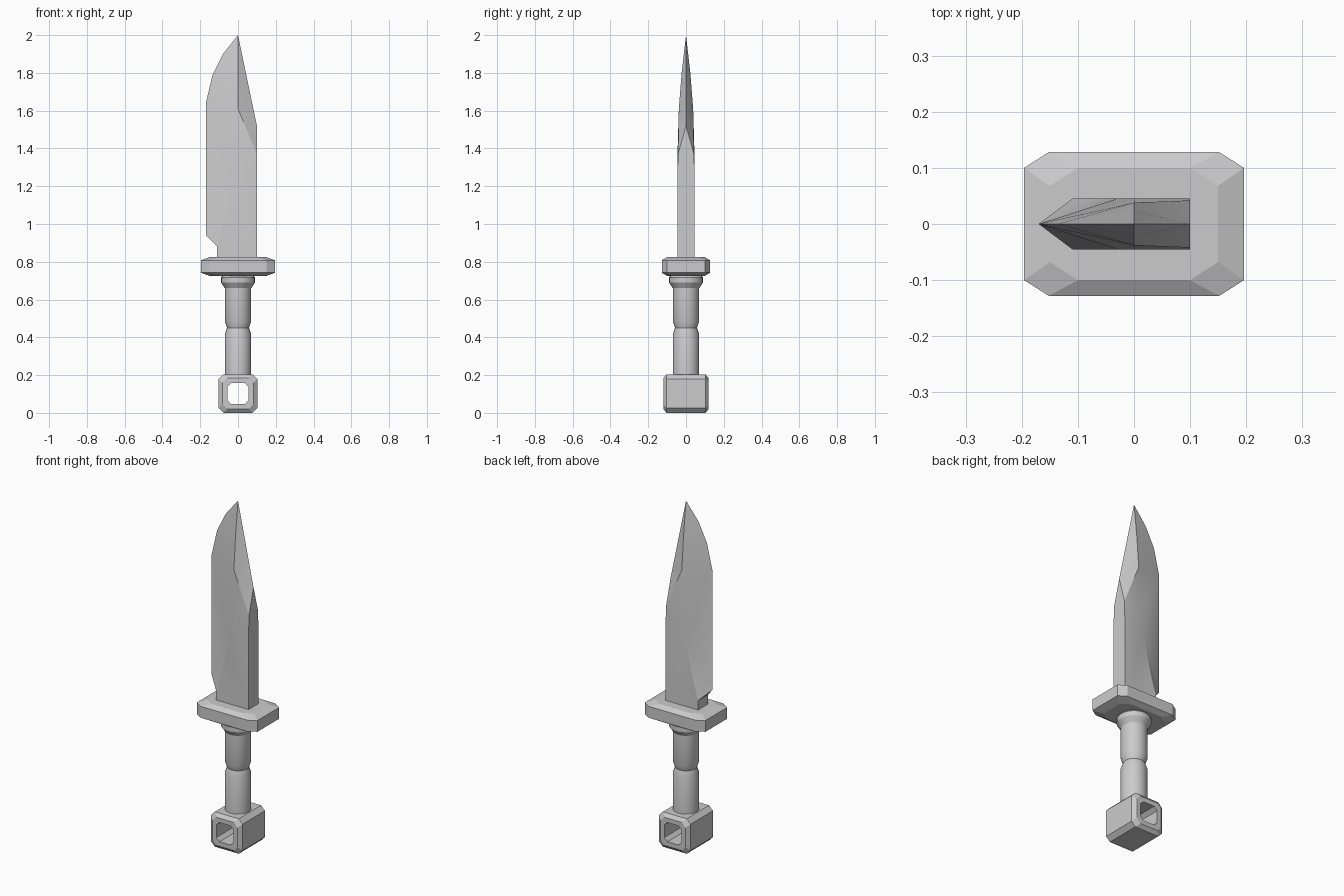
import bpy, bmesh, math

cube = bpy.data.objects.get("Cube")
if cube:
    bpy.data.objects.remove(cube)

steel = bpy.data.materials.new("grey steel")
steel.use_nodes = True
steel.diffuse_color = (0.6, 0.6, 0.6, 1)
steel.node_tree.nodes["Principled BSDF"].inputs["Base Color"].default_value = (0.6, 0.6, 0.6, 1)


def finish(name, bm, angle=30):
    bmesh.ops.remove_doubles(bm, verts=bm.verts, dist=0.0001)
    bmesh.ops.recalc_face_normals(bm, faces=bm.faces)
    mesh = bpy.data.meshes.new(name)
    bm.to_mesh(mesh)
    bm.free()
    obj = bpy.data.objects.new(name, mesh)
    bpy.context.collection.objects.link(obj)
    mesh.materials.append(steel)
    bpy.ops.object.select_all(action="DESELECT")
    obj.select_set(True)
    bpy.context.view_layer.objects.active = obj
    bpy.ops.object.shade_smooth_by_angle(angle=math.radians(angle))
    return obj


def loft(name, rings, ring_closed=False, angle=30):
    """Skin a list of equal-length rings; cap the ends or join last to first."""
    bm = bmesh.new()
    loops = [[bm.verts.new(p) for p in ring] for ring in rings]
    pairs = list(zip(loops, loops[1:]))
    if ring_closed:
        pairs.append((loops[-1], loops[0]))
    else:
        bm.faces.new(loops[0])
        bm.faces.new(loops[-1])
    for a, b in pairs:
        for i in range(len(a)):
            j = (i + 1) % len(a)
            bm.faces.new((a[i], a[j], b[j], b[i]))
    return finish(name, bm, angle)


def octagon(w, h, cw, ch):
    """Rectangle of half sizes w, h with its corners cut by cw, ch."""
    quarter = [(w, h - ch), (w - cw, h)]
    right_top = quarter
    left_top = [(-u, v) for u, v in reversed(quarter)]
    return right_top + left_top + [(-u, -v) for u, v in right_top + left_top]


# Blade: one side drawn as named points, then mirrored across y
P = {
    "base_edge": (-.11, .045, .80), "base_spine": (.1, .045, .80),
    "base_mid": (0, .045, .80),
    "heel": (-.17, 0, .94), "belly": (-.17, 0, 1.64),
    "curve_a": (-.135, 0, 1.79), "curve_b": (-.08, 0, 1.90), "tip": (0, 0, 2),
    "r0": (-.11, .045, .88), "r1": (-.08, .045, .98), "r2": (-.03, .045, 1.2),
    "r3": (0, .045, 1.37), "r4": (0, .038, 1.61), "r5": (0, .023, 1.8),
    "s0": (.1, .045, 1.27), "s1": (.1, .042, 1.37), "apex": (.1, 0, 1.52),
    "spine_base": (.1, 0, .80), "front_base": (-.11, 0, .80), "notch": (-.11, 0, .88),
}
FACES = [
    # hollow-ground cutting side
    "heel r0 r1", "heel r1 r2", "heel r2 belly", "r2 r3 belly", "r3 r4 belly",
    "r4 curve_a belly", "r4 r5 curve_a", "r5 curve_b curve_a", "r5 tip curve_b",
    # flat and clipped back
    "base_edge base_mid r1 r0", "base_mid r2 r1", "base_mid base_spine s0 r3 r2",
    "r3 s0 s1", "r3 s1 r4", "r4 s1 apex", "r4 apex r5", "r5 apex tip",
    # spine, heel and underside
    "base_spine spine_base apex s1 s0", "notch r0 heel",
    "front_base base_edge r0 notch",
    "front_base spine_base base_spine base_mid base_edge",
]
bm = bmesh.new()
for side in (1, -1):
    verts = {k: bm.verts.new((x, y * side, z)) for k, (x, y, z) in P.items()}
    for f in FACES:
        bm.faces.new([verts[k] for k in f.split()])
finish("blade", bm, 25)

# Guard: cut-corner block, bevelled above and below
wide = octagon(.196, .128, .044, .028)
narrow = octagon(.15, .1, .05, .032)
loft("guard", [[(x, y, z) for x, y in ring] for ring, z in
               ((narrow, .725), (wide, .742), (wide, .808), (narrow, .825))], angle=5)

# Grip: turned profile with a collar and a waist groove
profile = [(.07, .19), (.07, .415), (.058, .45), (.07, .485), (.07, .66),
           (.09, .69), (.09, .717), (.078, .73)]
SIDES = 24
loft("grip", [[(r * math.cos(i * math.tau / SIDES), r * math.sin(i * math.tau / SIDES), z)
               for i in range(SIDES)] for r, z in profile], angle=25)

# Pommel: bevelled block with a cut-corner hole running front to back
outer = octagon(.102, .102, .025, .025)
face = octagon(.082, .082, .025, .025)
hole = octagon(.056, .056, .02, .02)
loft("pommel", [[(x, y, z + .102) for x, z in ring] for ring, y in
                ((hole, -.12), (face, -.12), (outer, -.103),
                 (outer, .103), (face, .12), (hole, .12))], ring_closed=True, angle=5)
